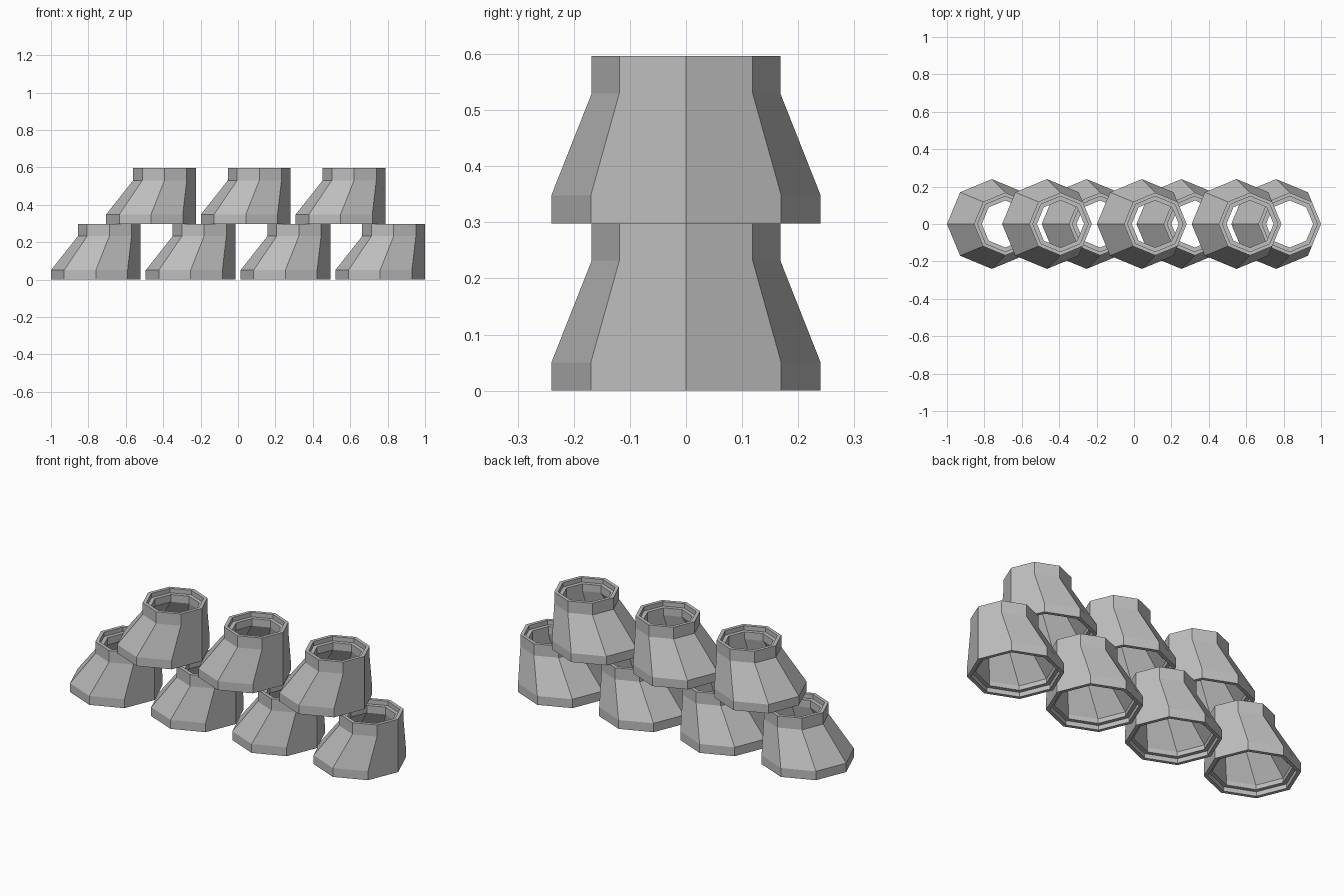
import bpy
import bmesh
from math import cos, sin, pi

cube = bpy.data.objects.get("Cube")
if cube:
    bpy.data.objects.remove(cube, do_unlink=True)

SIDES = 8
HEIGHT = 0.298
OFFSET = 0.072  # sideways shift of the narrow end

grey = bpy.data.materials.new("plain grey")
grey.use_nodes = True
colour = (0.52, 0.52, 0.52, 1)
grey.diffuse_color = colour
grey.node_tree.nodes["Principled BSDF"].inputs["Base Color"].default_value = colour

# Closed wall section: radius, height, sideways shift
SECTION = [
    # outer wall, from wide end to narrow end
    (0.24, 0, 0),
    (0.24, 0.05, 0),
    (0.168, 0.232, OFFSET),
    (0.168, HEIGHT, OFFSET),
    # stepped lip of the narrow end
    (0.148, HEIGHT, OFFSET),
    (0.148, HEIGHT - 0.025, OFFSET),
    (0.126, HEIGHT - 0.025, OFFSET),
    # bore
    (0.126, 0.232, OFFSET),
    (0.198, 0.05, 0),
    # stepped lip of the wide end
    (0.198, 0.025, 0),
    (0.22, 0.025, 0),
    (0.22, 0, 0),
]


def reducer_mesh():
    bm = bmesh.new()
    rings = []
    for radius, z, shift in SECTION:
        angles = [2 * pi * i / SIDES for i in range(SIDES)]
        rings.append([bm.verts.new((shift + radius * cos(a), radius * sin(a), z))
                      for a in angles])
    for k, low in enumerate(rings):
        high = rings[(k + 1) % len(rings)]
        for i in range(SIDES):
            j = (i + 1) % SIDES
            bm.faces.new((low[i], low[j], high[j], high[i]))
    bmesh.ops.recalc_face_normals(bm, faces=bm.faces)
    mesh = bpy.data.meshes.new("offset_reducer")
    bm.to_mesh(mesh)
    bm.free()
    mesh.materials.append(grey)
    return mesh


# Two stacked rows sharing one mesh
mesh = reducer_mesh()
rows = {"lower": (4, -0.76, 0), "upper": (3, -0.465, HEIGHT)}
for row, (count, start, z) in rows.items():
    for n in range(count):
        part = bpy.data.objects.new(f"{row}_reducer_{n + 1}", mesh)
        part.location = (start + n * 0.5067, 0, z)
        bpy.context.collection.objects.link(part)
